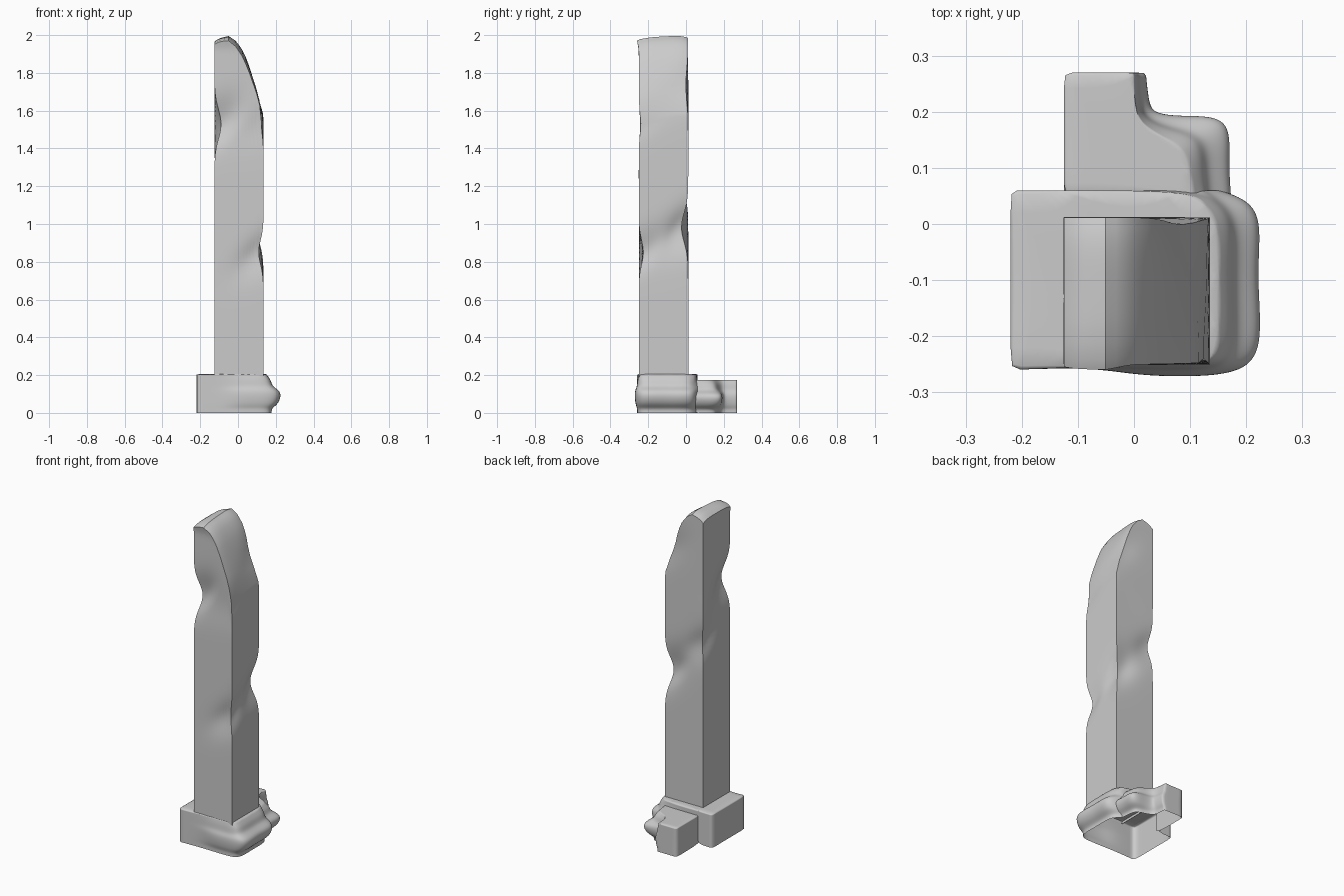
import bpy, bmesh, math
from mathutils import Vector

if "Cube" in bpy.data.objects:
    bpy.data.objects.remove(bpy.data.objects["Cube"])

X0, X1, Y0, Y1 = -0.125, 0.135, -0.25, 0.012


def make_object(name, bm):
    bmesh.ops.recalc_face_normals(bm, faces=bm.faces[:])
    mesh = bpy.data.meshes.new(name)
    bm.to_mesh(mesh)
    bm.free()
    for p in mesh.polygons:
        p.use_smooth = True
    ob = bpy.data.objects.new(name, mesh)
    bpy.context.collection.objects.link(ob)
    return ob


def lerp_table(table, v):
    for (a, fa), (b, fb) in zip(table, table[1:]):
        if v <= b:
            k = max(0, (v - a) / (b - a))
            return fa + (fb - fa) * k
    return table[-1][1]


# Pillar: square shaft with a broken, slanting top
TOP = [(X0, 1.965), (-0.1, 1.985), (-0.05, 2.0), (-0.01, 1.975), (0.03, 1.92),
       (0.06, 1.85), (0.1, 1.74), (0.125, 1.66), (X1, 1.6)]
# Worn dents that climb around the shaft: corner x, corner y, z, depth, half height
DENTS = [(X1, Y0, 0.85, 0.035, 0.09), (X1, Y1, 0.98, 0.05, 0.11),
         (X0, Y1, 1.2, 0.03, 0.09), (X0, Y0, 1.53, 0.05, 0.11),
         (X1, Y0, 1.53, 0.015, 0.08), (X1, Y1, 1.72, 0.02, 0.1)]
AXIS = Vector(((X0 + X1) / 2, (Y0 + Y1) / 2))

bm = bmesh.new()
bmesh.ops.create_cube(bm, size=1)
bmesh.ops.subdivide_edges(bm, edges=bm.edges[:], cuts=13, use_grid_fill=True)
for k in range(1, 70):
    bmesh.ops.bisect_plane(bm, geom=bm.verts[:] + bm.edges[:] + bm.faces[:],
                           plane_co=(0, 0, k / 70 - 0.5), plane_no=(0, 0, 1), dist=1e-4)
bmesh.ops.delete(bm, geom=[f for f in bm.faces if f.calc_center_median().z < -0.499],
                 context='FACES_ONLY')
for v in bm.verts:
    u, w, t = v.co.x + 0.5, v.co.y + 0.5, v.co.z + 0.5
    x, y = X0 + u * (X1 - X0), Y0 + w * (Y1 - Y0)
    top = lerp_table(TOP, x) - 0.05 * u * (1 - w) - 0.015 * (2 * w - 1) ** 4
    z = 0.19 + t * (top - 0.19)
    p = Vector((x, y))
    move = Vector((0, 0))
    for cx, cy, cz, depth, half in DENTS:
        inward = (AXIS - Vector((cx, cy))).normalized()
        around = Vector((inward.y, -inward.x))
        d = p - Vector((cx, cy))
        h = z - cz - 0.8 * d.dot(around)
        move += inward * depth * math.exp(-(h / half) ** 2 - (d.length / 0.13) ** 2)
    # small lip at the front of the crown
    if z > 1.93 and w < 0.1:
        move.y -= 0.012 * (z - 1.93) / 0.05
    v.co = (x + move.x, y + move.y, z)
pillar = make_object("pillar", bm)
bpy.ops.object.select_all(action='DESELECT')
pillar.select_set(True)
bpy.context.view_layer.objects.active = pillar
bpy.ops.object.shade_smooth_by_angle(angle=math.radians(35))


# Base pieces: plan outline (x, y, bulge x, bulge y, crisp corner) lofted upwards
BULGE = [(0, 0.4), (0.12, 0.4), (0.22, 0.85), (0.42, 1.1), (0.58, 1.0),
         (0.68, 0.45), (0.85, 0.35), (1, 0)]


def broken_slab(name, outline, height, open_edge):
    bm = bmesh.new()
    crease = bm.edges.layers.float.new("crease_edge")
    rings = [[bm.verts.new((x + bx * s, y + by * s, t * height))
              for x, y, bx, by, c in outline] for t, s in BULGE]
    n = len(outline)
    for r, (lo, hi) in enumerate(zip(rings, rings[1:])):
        for i in range(n):
            j = (i + 1) % n
            # the shared inner wall stays open so the base is hollow below
            if i == open_edge and r < len(rings) - 2:
                continue
            bm.faces.new((lo[i], lo[j], hi[j], hi[i]))
    cap = bm.faces.new(rings[-1])
    for e in cap.edges:
        e[crease] = 0.8
    for lo, hi in zip(rings, rings[1:]):
        for i, pt in enumerate(outline):
            e = bm.edges.get((lo[i], hi[i]))
            if pt[4] and e:
                e[crease] = 0.85
    ob = make_object(name, bm)
    mod = ob.modifiers.new("rounding", 'SUBSURF')
    mod.levels = mod.render_levels = 3
    return ob


broken_slab("base_main", [
    (-0.22, -0.26, 0, 0, 1), (-0.08, -0.255, 0, 0, 0), (0.0, -0.25, 0, -0.018, 0),
    (0.08, -0.25, 0.01, -0.022, 0), (0.145, -0.25, 0.065, -0.015, 0),
    (0.15, -0.19, 0.075, 0, 0), (0.15, -0.09, 0.065, 0, 0),
    (0.15, 0.0, 0.075, 0.01, 0), (0.125, 0.035, 0.07, 0.01, 0),
    (0.10, 0.06, 0.05, 0.0, 0), (-0.125, 0.06, 0, 0, 1), (-0.22, 0.06, 0, 0, 1)],
    0.205, 9)

broken_slab("base_back", [
    (-0.125, 0.045, 0, 0, 1), (0.105, 0.045, 0.065, 0, 1), (0.1, 0.09, 0.065, 0.02, 0),
    (0.09, 0.135, 0.08, 0.055, 0), (0.05, 0.155, 0.04, 0.035, 0),
    (0.01, 0.18, 0.025, 0.015, 0), (0.0, 0.215, 0.025, 0, 0),
    (0.0, 0.27, 0.02, 0, 1), (-0.125, 0.27, 0, 0, 1)],
    0.175, 0)
